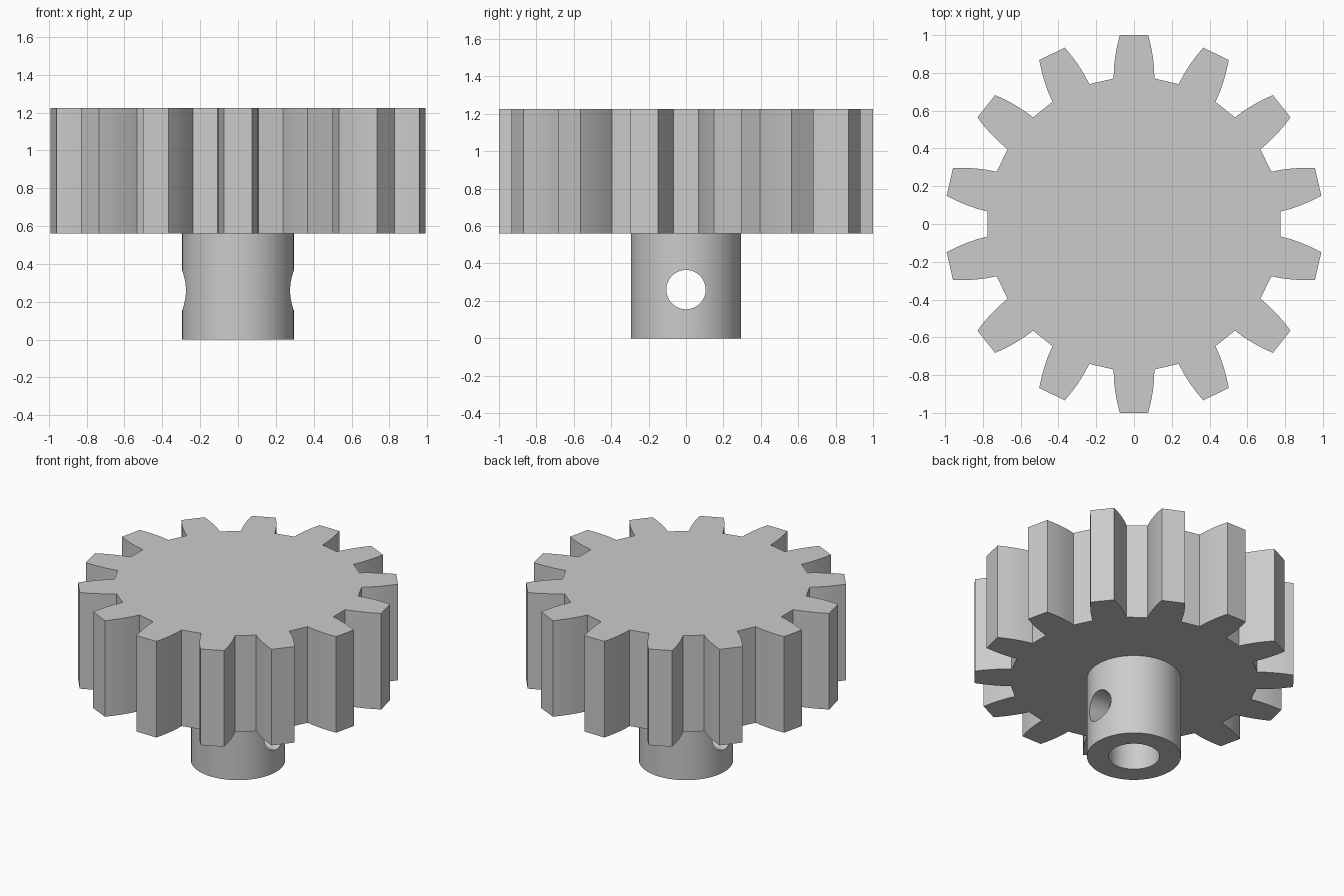
import bpy, bmesh, math

cube = bpy.data.objects.get("Cube")
if cube:
    bpy.data.objects.remove(cube, do_unlink=True)

TEETH = 14
GEAR_BOTTOM, GEAR_TOP = 0.56, 1.225
HUB_RADIUS, BORE_RADIUS = 0.295, 0.16
HOLE_RADIUS, HOLE_HEIGHT = 0.105, 0.26

metal = bpy.data.materials.new("plain grey")
metal.use_nodes = True
grey = (0.6, 0.6, 0.6, 1)
metal.diffuse_color = grey
metal.node_tree.nodes["Principled BSDF"].inputs["Base Color"].default_value = grey


def finish(obj, angle):
    """Smooth the curved faces and keep the corners sharp."""
    bpy.ops.object.select_all(action='DESELECT')
    obj.select_set(True)
    bpy.context.view_layer.objects.active = obj
    bpy.ops.object.shade_smooth_by_angle(angle=math.radians(angle))


def cylinder(name, radius, depth, location, rotation=(0, 0, 0)):
    bpy.ops.mesh.primitive_cylinder_add(vertices=64, radius=radius, depth=depth,
                                        location=location, rotation=rotation)
    obj = bpy.context.object
    obj.name = name
    obj.data.materials.append(metal)
    return obj


# Toothed wheel: one curved flank, mirrored and repeated round the axis
flank = [(0.108, 0.77), (0.106, 0.83), (0.099, 0.89), (0.089, 0.945), (0.075, 1.0)]
tooth = [(x, y) for x, y in flank] + [(-x, y) for x, y in reversed(flank)]
bm = bmesh.new()
outline = []
for k in range(TEETH):
    a = 2 * math.pi * k / TEETH
    c, s = math.cos(a), math.sin(a)
    outline += [bm.verts.new((x * c - y * s, x * s + y * c, GEAR_BOTTOM)) for x, y in tooth]
base = bm.faces.new(outline)
extruded = bmesh.ops.extrude_face_region(bm, geom=[base], use_keep_orig=True)
top_verts = [v for v in extruded["geom"] if isinstance(v, bmesh.types.BMVert)]
bmesh.ops.translate(bm, verts=top_verts, vec=(0, 0, GEAR_TOP - GEAR_BOTTOM))
bmesh.ops.recalc_face_normals(bm, faces=bm.faces)
mesh = bpy.data.meshes.new("toothed_wheel")
bm.to_mesh(mesh)
bm.free()
mesh.materials.append(metal)
wheel = bpy.data.objects.new("toothed_wheel", mesh)
bpy.context.collection.objects.link(wheel)
finish(wheel, 20)

# Hub with a shaft bore and a cross hole for the set screw
hub = cylinder("hub", HUB_RADIUS, GEAR_BOTTOM, (0, 0, GEAR_BOTTOM / 2))
cutters = [
    cylinder("bore_cutter", BORE_RADIUS, GEAR_BOTTOM + 0.4, (0, 0, GEAR_BOTTOM / 2)),
    cylinder("screw_hole_cutter", HOLE_RADIUS, 1, (0, 0, HOLE_HEIGHT), (0, math.pi / 2, 0)),
]
for cutter in cutters:
    mod = hub.modifiers.new(cutter.name, 'BOOLEAN')
    mod.operation = 'DIFFERENCE'
    mod.solver = 'EXACT'
    mod.object = cutter
    bpy.context.view_layer.objects.active = hub
    bpy.ops.object.modifier_apply(modifier=mod.name)
    bpy.data.objects.remove(cutter, do_unlink=True)
finish(hub, 30)
